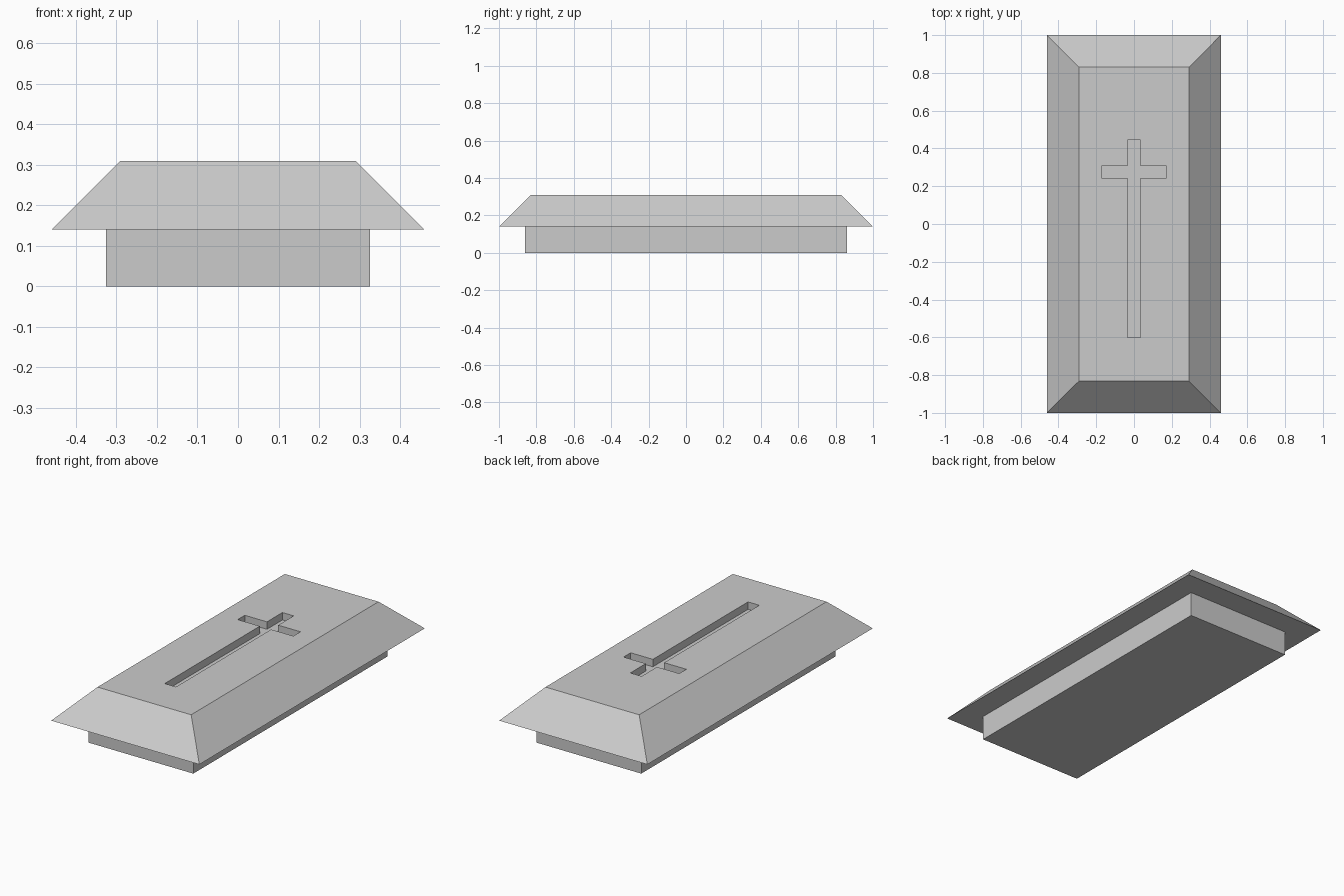
import bpy, bmesh

cube = bpy.data.objects.get("Cube")
if cube:
    bpy.data.objects.remove(cube, do_unlink=True)

# Plain stone colour
stone = bpy.data.materials.new("grey_stone")
stone.use_nodes = True
stone.diffuse_color = (0.6, 0.6, 0.6, 1)
stone.node_tree.nodes["Principled BSDF"].inputs["Base Color"].default_value = (0.6, 0.6, 0.6, 1)


def prism(name, outline, bottom, top, top_inset=0.0):
    """Extrude an outline upwards, moving the top inwards by top_inset."""
    bm = bmesh.new()
    face = bm.faces.new([bm.verts.new((x, y, bottom)) for x, y in outline])
    result = bmesh.ops.extrude_face_region(bm, geom=[face], use_keep_orig=True)
    for v in result["geom"]:
        if isinstance(v, bmesh.types.BMVert):
            v.co.z = top
            v.co.x -= top_inset if v.co.x > 0 else -top_inset
            v.co.y -= top_inset if v.co.y > 0 else -top_inset
    bmesh.ops.recalc_face_normals(bm, faces=bm.faces)
    mesh = bpy.data.meshes.new(name)
    bm.to_mesh(mesh)
    bm.free()
    mesh.materials.append(stone)
    obj = bpy.data.objects.new(name, mesh)
    bpy.context.collection.objects.link(obj)
    return obj


def rectangle(x, y):
    return [(-x, -y), (x, -y), (x, y), (-x, y)]


# Plinth and overhanging bevelled lid
prism("plinth", rectangle(0.326, 0.862), 0, 0.14)
lid = prism("lid", rectangle(0.46, 1.0), 0.14, 0.309, top_inset=0.169)

# Cross-shaped recess cut into the lid: right half, then its mirror
half = [(0.035, -0.6), (0.035, 0.244), (0.173, 0.244),
        (0.173, 0.307), (0.035, 0.307), (0.035, 0.444)]
cross = half + [(-x, y) for x, y in reversed(half)]
cutter = prism("cross_cutter", cross, 0.267, 0.4)
cutter.hide_render = True

cut = lid.modifiers.new("cross_recess", 'BOOLEAN')
cut.operation = 'DIFFERENCE'
cut.solver = 'EXACT'
cut.object = cutter
bpy.context.view_layer.objects.active = lid
bpy.ops.object.modifier_apply(modifier=cut.name)
bpy.data.objects.remove(cutter, do_unlink=True)
